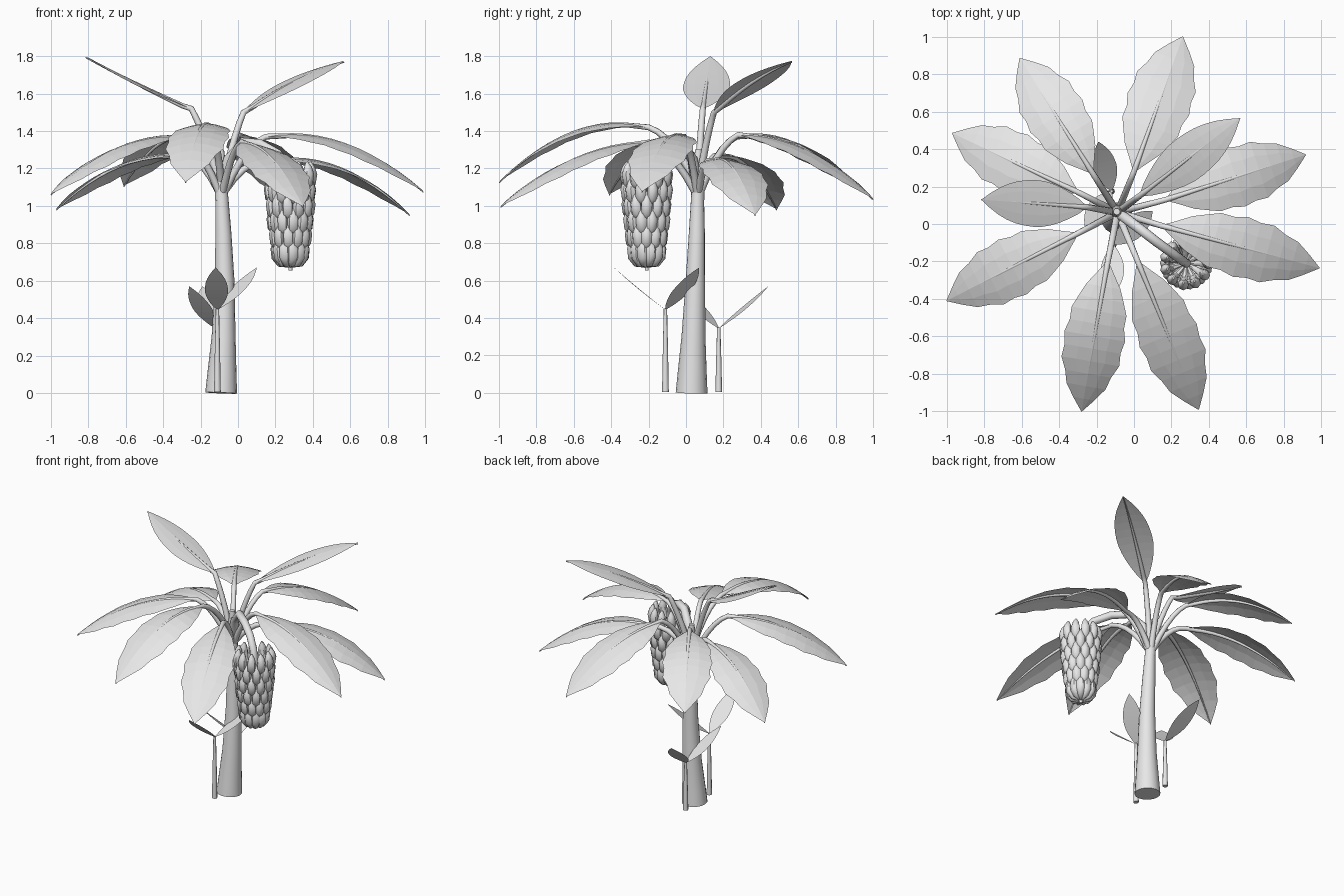
import bpy, math
from mathutils import Vector as V

if "Cube" in bpy.data.objects:
    bpy.data.objects.remove(bpy.data.objects["Cube"])

grey = bpy.data.materials.new("plain_grey")
grey.diffuse_color = (0.8, 0.8, 0.8, 1)
grey.use_nodes = True
grey.node_tree.nodes["Principled BSDF"].inputs["Base Color"].default_value = grey.diffuse_color


def make(name, verts, faces, smooth=True):
    me = bpy.data.meshes.new(name)
    me.from_pydata([tuple(v) for v in verts], [], faces)
    me.materials.append(grey)
    me.polygons.foreach_set("use_smooth", [smooth] * len(me.polygons))
    ob = bpy.data.objects.new(name, me)
    bpy.context.collection.objects.link(ob)
    if smooth:
        bpy.context.view_layer.objects.active = ob
        ob.select_set(True)
        bpy.ops.object.shade_smooth_by_angle(angle=math.radians(50))
        ob.select_set(False)
    return ob


def tube_data(pts, radii, sides, verts, faces):
    """Append a capped tube that follows pts without twisting."""
    pts = [V(p) for p in pts]
    start, n = len(verts), len(pts)
    tans = [(pts[min(i + 1, n - 1)] - pts[max(i - 1, 0)]).normalized() for i in range(n)]
    side = tans[0].orthogonal().normalized()
    for i, (p, r) in enumerate(zip(pts, radii)):
        if i:
            side = tans[i - 1].rotation_difference(tans[i]) @ side
        up = tans[i].cross(side)
        for k in range(sides):
            a = 2 * math.pi * k / sides
            verts.append(p + r * (math.cos(a) * side + math.sin(a) * up))
    for i in range(n - 1):
        for k in range(sides):
            a, b = start + i * sides, start + (i + 1) * sides
            m = (k + 1) % sides
            faces.append((a + k, a + m, b + m, b + k))
    faces.append(tuple(start + k for k in reversed(range(sides))))
    faces.append(tuple(start + (n - 1) * sides + k for k in range(sides)))


def tube(name, pts, radii, sides):
    verts, faces = [], []
    tube_data(pts, radii, sides, verts, faces)
    return make(name, verts, faces)


def arc(a, m, b, n):
    """Points on a parabola through a, m and b."""
    a, m, b = V(a), V(m), V(b)
    c = 2 * m - (a + b) / 2
    return [(1 - t) ** 2 * a + 2 * t * (1 - t) * c + t * t * b
            for t in (i / n for i in range(n + 1))]


def blade(name, pts, half_width, profile, droop):
    """Leaf surface folded down slightly along its middle."""
    d = pts[-1] - pts[0]
    side = V((-d.y, d.x, 0)).normalized()
    verts, faces = [], []
    for p, w in zip(pts, profile):
        for s in (-1, -0.5, 0, 0.5, 1):
            drop = droop * abs(s) ** 1.5 * w
            verts.append(p + side * s * w * half_width - V((0, 0, drop)))
    for i in range(len(pts) - 1):
        for k in range(4):
            a = i * 5 + k
            faces.append((a, a + 5, a + 6, a + 1))
    return make(name, verts, faces, False)


# trunk
tube("trunk",
     [(-0.09, 0.03, 0), (-0.086, 0.033, 0.1), (-0.077, 0.04, 0.3), (-0.071, 0.05, 0.6),
      (-0.078, 0.058, 0.85), (-0.087, 0.062, 1.06)],
     [0.085, 0.078, 0.064, 0.052, 0.043, 0.034], 16)
tube("crown_spike", [(-0.087, 0.062, 1.03), (-0.09, 0.065, 1.15), (-0.092, 0.066, 1.3)],
     [0.036, 0.034, 0.018], 10)

# large leaves: blade base, tip, middle rise, half width
wavy = [0.03, 0.3, 0.58, 0.76, 0.93, 0.92, 1.03, 0.95, 0.98, 0.78, 0.66, 0.36, 0.02]
oval = [0.03, 0.33, 0.56, 0.75, 0.89, 0.98, 1.0, 0.97, 0.9, 0.77, 0.58, 0.32, 0.01]
leaves = [
    ((0.0, 0.28, 1.38), (0.26, 1.0, 1.04), 0.09, 0.17),
    ((0.17, 0.13, 1.24), (0.917, 0.37, 0.955), 0.11, 0.16),
    ((0.15, -0.01, 1.37), (0.99, -0.235, 1.08), 0.11, 0.16),
    ((0.02, -0.2, 1.34), (0.345, -0.99, 1.0), 0.085, 0.16),
    ((-0.14, -0.2, 1.42), (-0.28, -1.0, 1.13), 0.125, 0.16),
    ((-0.3, -0.05, 1.37), (-1.0, -0.41, 1.065), 0.09, 0.16),
    ((-0.3, 0.17, 1.27), (-0.97, 0.485, 0.985), 0.09, 0.16),
    ((-0.22, 0.27, 1.37), (-0.61, 0.885, 1.11), 0.1, 0.16),
    ((0.03, 0.15, 1.5), (0.567, 0.565, 1.775), 0.03, 0.12),
    ((-0.25, 0.09, 1.52), (-0.815, 0.13, 1.8), -0.005, 0.125),
]
for i, (base, tip, rise, hw) in enumerate(leaves):
    upright = tip[2] > 1.5
    base, tip = V(base), V(tip)
    mid = (base + tip) / 2 + V((0, 0, rise))
    line = arc(base, mid, tip, 12)
    blade(f"leaf_blade_{i}", line, hw, oval if upright else wavy, 0.012 if upright else 0.035)
    # leaf stalk, continued as the midrib under the blade
    crown = V((-0.088, 0.062, 1.08 if base.z < 1.4 else 1.14))
    out = (base - crown) * V((1, 1, 0))
    root = crown + out.normalized() * 0.018
    half = root.lerp(base, 0.5) + V((0, 0, 0.03 if upright else 0.05))
    stalk = arc(root, half, base, 5)
    rib = [p - V((0, 0, 0.007)) for p in line[1:]]
    radii = [0.02 - 0.0008 * k for k in range(6)] + [0.014 - 0.001 * k for k in range(12)]
    tube(f"leaf_stalk_{i}", stalk + rib, radii, 8)

# fruit stem, arching over and hanging down through the bunch
cx, cy = 0.28, -0.21
tube("fruit_stem",
     [(-0.08, 0.055, 1.12), (-0.05, 0.035, 1.25), (0.03, -0.025, 1.34), (0.12, -0.095, 1.33),
      (0.21, -0.16, 1.28), (0.262, -0.198, 1.21), (cx, cy, 1.1), (cx, cy, 0.8), (cx, cy, 0.655)],
     [0.03, 0.028, 0.027, 0.026, 0.025, 0.025, 0.024, 0.018, 0.01], 10)

# fruit bunch: staggered rings of upturned fruit
verts, faces = [], []
rows, count = 6, 11
for r in range(rows):
    z = 1.145 - r * 0.08
    rad = 0.113 - 0.038 * (r / (rows - 1)) ** 1.6
    for k in range(count):
        a = 2 * math.pi * (k + 0.5 * (r % 2)) / count
        path = [(0.2, -0.065), (0.72, -0.055), (0.97, -0.02), (1.02, 0.025), (0.98, 0.06), (0.93, 0.09)]
        pts = [(cx + rad * q * math.cos(a), cy + rad * q * math.sin(a), z + h) for q, h in path]
        tube_data(pts, [0.01, 0.019, 0.029, 0.03, 0.022, 0.006], 7, verts, faces)
make("fruit_bunch", verts, faces)

# young shoots, each with two small leaves
shoots = [((-0.11, -0.11), 0.45, [(0.1, 0.07, 0.67), (-0.12, -0.385, 0.67)]),
          ((-0.12, 0.175), 0.35, [(-0.19, 0.44, 0.57), (-0.26, -0.03, 0.57)])]
for i, ((x, y), h, tips) in enumerate(shoots):
    tube(f"shoot_stem_{i}", [(x, y, 0.005), (x, y, h / 2), (x, y, h)], [0.018, 0.014, 0.009], 8)
    for j, tip in enumerate(tips):
        base = V((x, y, h - 0.005))
        line = arc(base, (base + V(tip)) / 2 - V((0, 0, 0.006)), tip, 12)
        blade(f"shoot_leaf_{i}_{j}", line, 0.062, oval, 0.0)
